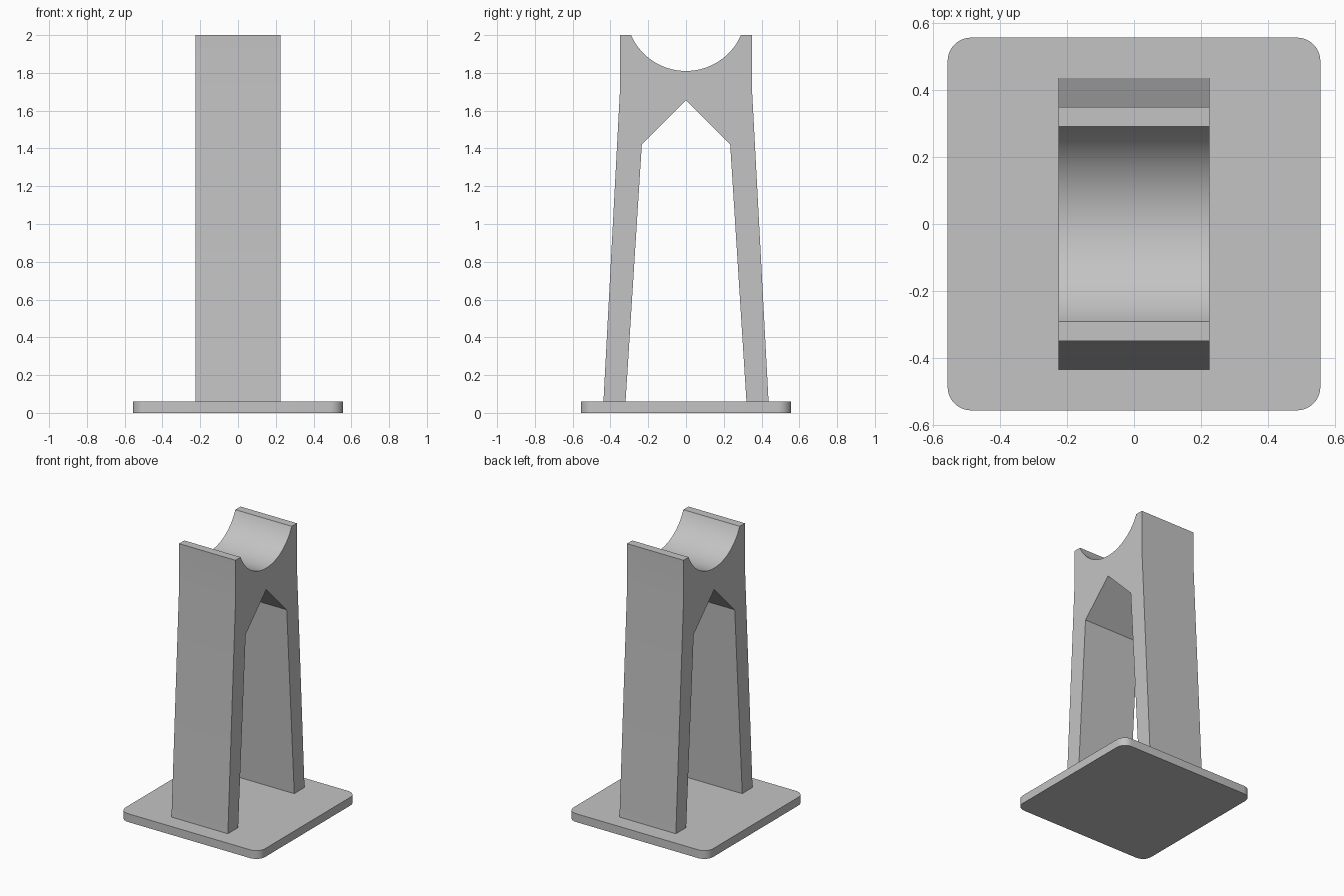
import bpy, bmesh
from math import sin, cos, pi, asin, radians

cube = bpy.data.objects.get("Cube")
if cube:
    bpy.data.objects.remove(cube, do_unlink=True)

grey = bpy.data.materials.new("plain grey")
grey.use_nodes = True
colour = (0.55, 0.55, 0.55, 1)
grey.diffuse_color = colour
grey.node_tree.nodes["Principled BSDF"].inputs["Base Color"].default_value = colour


def extrude_profile(name, points, direction):
    """Fill a closed outline, extrude it into a solid and shade it."""
    bm = bmesh.new()
    face = bm.faces.new([bm.verts.new(p) for p in points])
    ext = bmesh.ops.extrude_face_region(bm, geom=[face])
    verts = [g for g in ext["geom"] if isinstance(g, bmesh.types.BMVert)]
    bmesh.ops.translate(bm, verts=verts, vec=direction)
    bmesh.ops.recalc_face_normals(bm, faces=bm.faces)
    mesh = bpy.data.meshes.new(name)
    bm.to_mesh(mesh)
    bm.free()
    mesh.materials.append(grey)
    obj = bpy.data.objects.new(name, mesh)
    bpy.context.collection.objects.link(obj)
    bpy.ops.object.select_all(action="DESELECT")
    obj.select_set(True)
    bpy.context.view_layer.objects.active = obj
    # below the angle of the crease in the legs' outer faces
    bpy.ops.object.shade_smooth_by_angle(angle=radians(20))
    return obj


# Base plate with rounded corners
half, radius, thick, steps = 0.557, 0.07, 0.06, 10
outline = []
for corner in range(4):
    mid = pi / 4 + corner * pi / 2
    cx = (half - radius) * (1 if cos(mid) > 0 else -1)
    cy = (half - radius) * (1 if sin(mid) > 0 else -1)
    for i in range(steps + 1):
        a = corner * pi / 2 + i / steps * pi / 2
        outline.append((cx + radius * cos(a), cy + radius * sin(a), 0))
extrude_profile("base_plate", outline, (0, 0, thick))

# Two-legged stand: half profile in (y, z), mirrored about the middle
width, lip, top, dip = 0.45, 0.291, 2.0, 0.19
arc_r = (lip ** 2 + dip ** 2) / (2 * dip)
arc_z = top - dip + arc_r
sweep = asin(lip / arc_r)
n = 20
cradle = [(arc_r * sin(sweep * i / n), arc_z - arc_r * cos(sweep * i / n))
          for i in range(n + 1)]
leg = [(0.35, top), (0.35, 1.7), (0.437, thick), (0.32, thick),
       (0.234, 1.42), (0, 1.655)]
right_half = cradle + leg
left_half = [(-y, z) for y, z in reversed(right_half[1:-1])]
profile = [(-width / 2, y, z) for y, z in right_half + left_half]
extrude_profile("cradle_stand", profile, (width, 0, 0))
